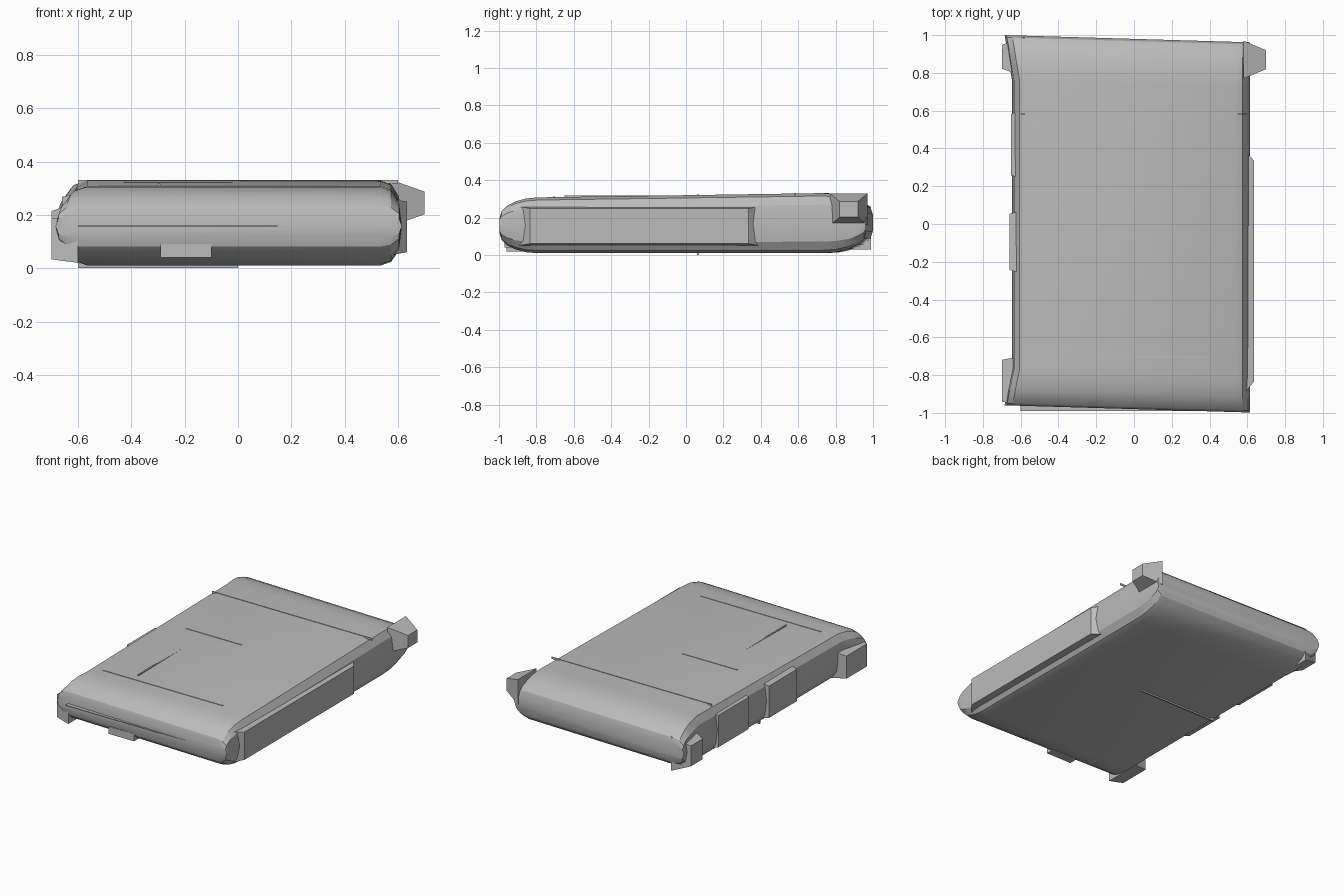
import bpy
import bmesh
import math

if "Cube" in bpy.data.objects:
    bpy.data.objects.remove(bpy.data.objects["Cube"], do_unlink=True)

grey = bpy.data.materials.new("soft grey")
grey.use_nodes = True
grey.diffuse_color = (0.5, 0.5, 0.5, 1)
shader = grey.node_tree.nodes["Principled BSDF"]
shader.inputs["Base Color"].default_value = grey.diffuse_color

BOTTOM = 0.01
HALF_WIDTH = 0.63
SIDE_ROUND = 0.08


def finish(mesh_builder, name):
    bmesh.ops.recalc_face_normals(mesh_builder, faces=mesh_builder.faces)
    mesh = bpy.data.meshes.new(name)
    mesh_builder.to_mesh(mesh)
    mesh_builder.free()
    mesh.materials.append(grey)
    part = bpy.data.objects.new(name, mesh)
    bpy.context.collection.objects.link(part)
    bpy.ops.object.select_all(action="DESELECT")
    part.select_set(True)
    bpy.context.view_layer.objects.active = part
    bpy.ops.object.shade_smooth_by_angle(angle=math.radians(25))


def top_height(y):
    """The padding thickens slightly towards the back."""
    return 0.32 + 0.015 * y


def cross_section(mesh_builder, y, fullness, flare):
    """One ring with flat top and bottom and softly rounded sides."""
    middle = (top_height(y) + BOTTOM) / 2
    half_height = (top_height(y) - BOTTOM) / 2 * fullness
    ring = []
    for side in (1, -1):
        for step in range(-3, 4):
            angle = math.radians(30 * step * side)
            rise = math.copysign(abs(math.sin(angle)) ** 0.7, angle)
            reach = HALF_WIDTH - SIDE_ROUND * (1 - math.cos(angle))
            x = side * reach - 0.015
            if side < 0:
                x -= flare
            slant = 0.03 * x * abs(y)
            ring.append(mesh_builder.verts.new((x, y - slant, middle + half_height * rise)))
    return ring


def rounded_end(direction, length):
    """Stations from the blunt tip of one end to the start of the flat part."""
    stations = []
    for step in range(6):
        angle = math.radians(18 * step)
        y = direction * (0.98 - length * (1 - math.cos(angle)))
        fullness = 0.3 + 0.7 * math.sin(angle)
        stations.append((y, fullness, 0.04 * math.cos(angle)))
    return stations


def build_body():
    body = bmesh.new()
    stations = rounded_end(-1, 0.2) + [(0, 1, 0)] + rounded_end(1, 0.24)[::-1]
    rings = [cross_section(body, *station) for station in stations]
    for ring, following in zip(rings, rings[1:]):
        for i, vert in enumerate(ring):
            body.faces.new((ring[i - 1], vert, following[i], following[i - 1]))
    body.faces.new(rings[0])
    body.faces.new(rings[-1])
    finish(body, "padded_body")


def wedge(name, inner, outer, depth, height, shrink=1):
    """Block growing sideways from inner to outer, narrowing by shrink."""
    block = bmesh.new()
    for x, scale in ((inner, 1), (outer, shrink)):
        for y_sign in (-1, 1):
            for z_sign in (-1, 1):
                y = (sum(depth) + y_sign * scale * (depth[1] - depth[0])) / 2
                z = (sum(height) + z_sign * scale * (height[1] - height[0])) / 2
                block.verts.new((x, y, z))
    bmesh.ops.convex_hull(block, input=block.verts)
    finish(block, name)


def crease(name, left, right, front, back):
    """Thin raised fold lying on the top."""
    surface = top_height((front + back) / 2)
    wedge(name, left, right, (front, back), (surface - 0.01, surface + 0.003))


build_body()

# Pinched corners
wedge("back_left_corner", 0.58, 0.7, (0.77, 0.97), (0.16, 0.33), shrink=0.5)
wedge("back_right_corner", -0.58, -0.7, (0.78, 0.99), (0.03, 0.26), shrink=0.6)
wedge("front_right_corner", -0.6, -0.7, (-0.96, -0.7), (0.02, 0.2), shrink=0.85)

# Overlapping patches along the sides
wedge("right_side_patch", -0.6, -0.66, (-0.26, 0.07), (0.04, 0.28), shrink=0.9)
wedge("right_back_patch", -0.6, -0.65, (0.24, 0.6), (0.04, 0.28), shrink=0.9)
wedge("left_side_patch", 0.58, 0.635, (-0.9, 0.4), (0.05, 0.26), shrink=0.9)

# Folds on the front end
wedge("front_fold", -0.29, -0.1, (-0.97, -0.9), (0.04, 0.09))
wedge("front_seam", -0.6, 0.57, (-0.99, -0.95), (0.155, 0.16))

# Creases on the top and underneath
crease("middle_crease", -0.43, -0.02, 0.06, 0.07)
crease("long_crease", -0.3, -0.29, -0.65, -0.12)
crease("front_crease", -0.52, 0.38, -0.71, -0.7)
crease("back_crease", -0.6, 0.6, 0.58, 0.585)
wedge("bottom_crease", -0.6, 0, (0.06, 0.07), (0, 0.02))
